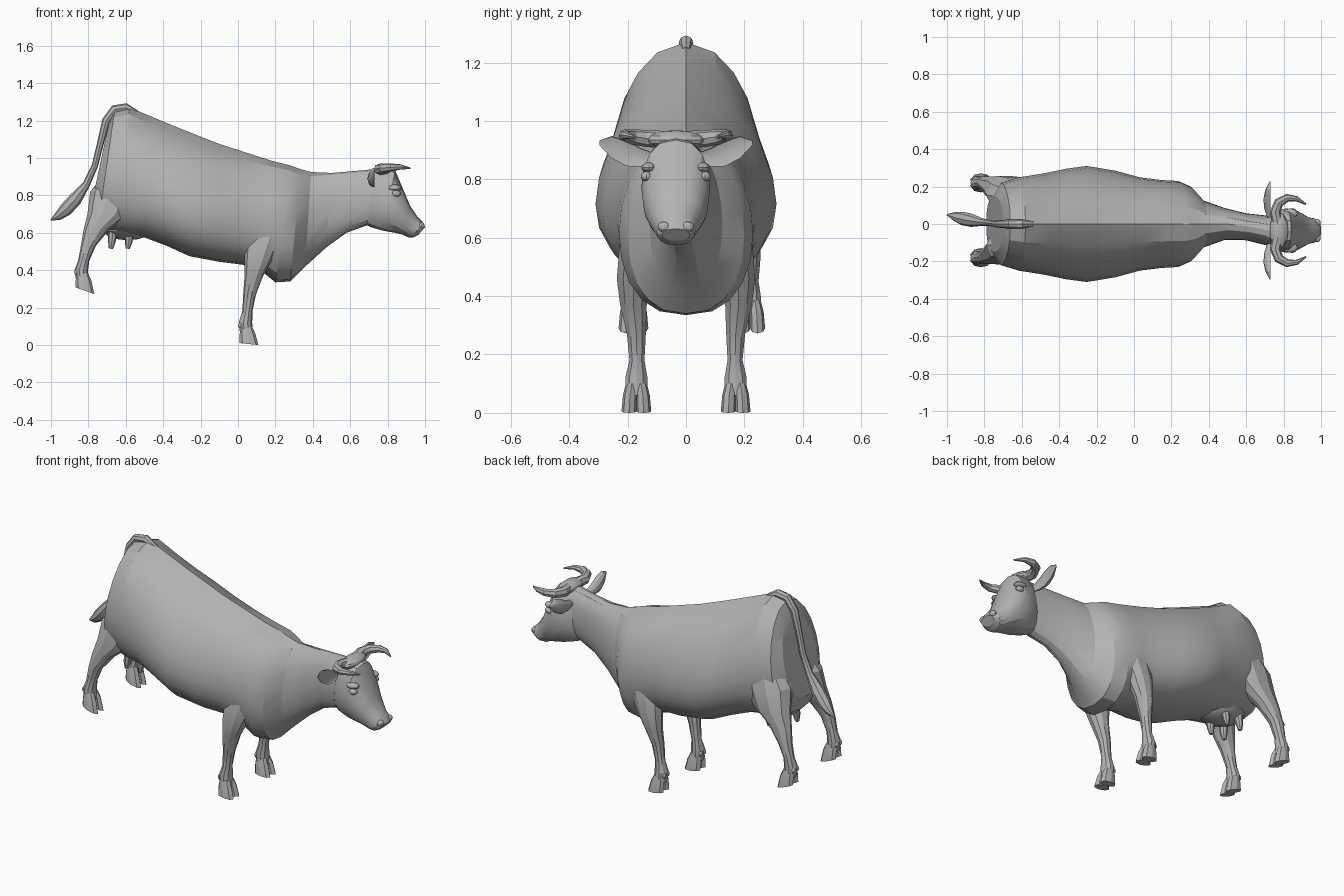
import bpy, bmesh, math
from mathutils import Vector

if "Cube" in bpy.data.objects:
    bpy.data.objects.remove(bpy.data.objects["Cube"])

hide = bpy.data.materials.new("grey_hide")
hide.use_nodes = True
GREY = (0.45, 0.45, 0.45, 1)
hide.diffuse_color = GREY
hide.node_tree.nodes["Principled BSDF"].inputs["Base Color"].default_value = GREY

HEAD_Y = -0.035
SIDES = (("left", 1), ("right", -1))
ACROSS, UP = Vector((0, 1, 0)), Vector((0, 0, 1))


def finish(name, bm, angle=22):
    bmesh.ops.recalc_face_normals(bm, faces=bm.faces)
    mesh = bpy.data.meshes.new(name)
    bm.to_mesh(mesh)
    bm.free()
    ob = bpy.data.objects.new(name, mesh)
    bpy.context.collection.objects.link(ob)
    mesh.materials.append(hide)
    bpy.ops.object.select_all(action='DESELECT')
    ob.select_set(True)
    bpy.context.view_layer.objects.active = ob
    bpy.ops.object.shade_smooth_by_angle(angle=math.radians(angle))


def loft(name, rings):
    """Skin a list of point rings and close both ends."""
    bm = bmesh.new()
    loops = [[bm.verts.new(p) for p in ring] for ring in rings]
    n = len(loops[0])
    for a, b in zip(loops, loops[1:]):
        for i in range(n):
            j = (i + 1) % n
            bm.faces.new((a[i], a[j], b[j], b[i]))
    bm.faces.new(loops[0])
    bm.faces.new(loops[-1])
    finish(name, bm)


def angles(n):
    return [2 * math.pi * i / n for i in range(n)]


def trunk_ring(xt, zt, xb, zb, w, sag=1, y=0, n=20):
    """Upright ring from top to bottom point; sag under 1 lowers the widest part."""
    pts = []
    for t in angles(n):
        f = ((1 - math.cos(t)) / 2) ** sag
        s = math.sin(t)
        side = math.copysign(abs(s) ** 0.8, s) * w
        pts.append((xt + (xb - xt) * f, y + side, zt + (zb - zt) * f))
    return pts


def flat_ring(x, y, z, rx, ry, n=10):
    return [(x + rx * math.cos(t), y + ry * math.sin(t), z) for t in angles(n)]


def tube(name, path, ref, n=8):
    """Tapered tube along (x, y, z, radius) points."""
    pts = [Vector(p[:3]) for p in path]
    rings = []
    for i, p in enumerate(pts):
        d = (pts[min(i + 1, len(pts) - 1)] - pts[max(i - 1, 0)]).normalized()
        u = d.cross(ref).normalized()
        v = d.cross(u)
        r = path[i][3]
        rings.append([p + r * (u * math.cos(t) + v * math.sin(t)) for t in angles(n)])
    loft(name, rings)


def ball(name, loc, size):
    bm = bmesh.new()
    bmesh.ops.create_uvsphere(bm, u_segments=12, v_segments=8, radius=1)
    for v in bm.verts:
        v.co = Vector(loc) + Vector(a * b for a, b in zip(v.co, size))
    finish(name, bm)


# Trunk and neck
loft("body", [trunk_ring(*s) for s in (
    (-.69, 1.19, -.79, .72, .15, .8),
    (-.66, 1.25, -.75, .63, .22, .8),
    (-.58, 1.27, -.64, .59, .25, .8),
    (-.46, 1.22, -.5, .575, .27, .7),
    (-.34, 1.17, -.38, .53, .295, .66),
    (-.24, 1.13, -.26, .475, .31, .66),
    (-.1, 1.075, -.1, .445, .285, .68),
    (.04, 1.03, .02, .43, .25, .72),
    (.18, .985, .12, .4, .235, .8),
    (.28, .96, .2, .335, .23, .85),
    (.335, .94, .28, .34, .2, .85),
    (.39, .925, .36, .42, .125, .85),
    (.5, .92, .47, .52, .085),
    (.62, .93, .58, .6, .072, 1, -.015),
    (.73, .94, .69, .64, .08, 1, HEAD_Y))])

# Head
loft("head", [trunk_ring(*s, 1, HEAD_Y, 16) for s in (
    (.69, .93, .67, .65, .06),
    (.77, .955, .71, .63, .1),
    (.84, .935, .78, .61, .118),
    (.88, .84, .84, .6, .112),
    (.92, .745, .88, .59, .09),
    (.96, .685, .91, .575, .07),
    (.985, .66, .935, .575, .066),
    (1, .63, .965, .59, .048))])
ball("poll", (.775, HEAD_Y, .935), (.05, .1, .033))

for side, s in SIDES:
    # Eyes, brows and nostrils
    ball(side + "_eye", (.845, HEAD_Y + s * .1, .81), (.025, .02, .018))
    ball(side + "_brow", (.835, HEAD_Y + s * .092, .84), (.04, .026, .018))
    ball(side + "_nostril", (.98, HEAD_Y + s * .04, .637), (.018, .022, .018))

    # Horns sweep out, then forward
    tube(side + "_horn", [(x, HEAD_Y + s * y, z, r) for x, y, z, r in (
        (.77, .03, .935, .03), (.755, .1, .94, .029), (.775, .15, .945, .026),
        (.82, .175, .95, .021), (.87, .17, .952, .014), (.92, .14, .945, .004))], UP)

    # Leaf shaped ears with a hollowed front
    ear = []
    for y, z, h, d in ((.07, .87, .018, .018), (.12, .875, .032, .034),
                       (.17, .89, .045, .038), (.22, .91, .038, .027),
                       (.262, .925, .008, .005)):
        ear.append([(.73 + d * (math.cos(t) if math.cos(t) < .1 else -.3 * math.cos(t)),
                     HEAD_Y + s * y, z + h * math.sin(t)) for t in angles(12)])
    loft(side + "_ear", ear)

    # Legs as stacked rings, thigh or shoulder first
    front = ((.17, .13, .74, .09, .06), (.14, .165, .58, .1, .065),
             (.11, .18, .46, .075, .06), (.085, .18, .37, .05, .048),
             (.062, .17, .27, .034, .034), (.05, .168, .18, .027, .027),
             (.04, .17, .12, .036, .04), (.045, .17, .06, .034, .038))
    hind = ((-.61, .12, .97, .06, .06), (-.65, .135, .82, .14, .1),
            (-.69, .165, .7, .115, .075), (-.755, .185, .62, .07, .05),
            (-.8, .2, .53, .04, .037), (-.825, .2, .45, .03, .03),
            (-.838, .2, .4, .036, .038), (-.832, .2, .345, .034, .038))
    for part, rings, lean, tilt in (("front", front, 0, .1), ("hind", hind, .02, .35)):
        loft(f"{side}_{part}_leg",
             [flat_ring(x, s * y + lean, z, rx, ry) for x, y, z, rx, ry in rings])
        # Cloven hoof with a raised heel, and dewclaws
        x, y, z = rings[-1][:3]
        y = s * y + lean
        for toe, e in (("inner", -s), ("outer", s)):
            label = f"{side}_{part}_{toe}"
            hx = x + .014
            sole = flat_ring(hx, y + e * .025, z - .055, .05, .026, 8)
            loft(label + "_hoof", [
                flat_ring(x, y + e * .016, z + .04, .03, .02, 8),
                flat_ring(x + .006, y + e * .022, z, .042, .024, 8),
                [(px, py, pz - tilt * (px - hx)) for px, py, pz in sole]])
            ball(label + "_dewclaw", (x - .032, y + e * .016, z + .045),
                 (.012, .011, .016))

# Tail with a brush at the end
tube("tail", ((-.54, 0, 1.24, .015), (-.6, 0, 1.268, .025), (-.66, 0, 1.26, .024),
              (-.705, 0, 1.2, .022), (-.735, 0, 1.08, .018), (-.765, .005, .96, .017),
              (-.81, .01, .86, .02), (-.87, .02, .78, .036), (-.92, .03, .725, .036),
              (-.96, .04, .69, .024), (-1, .05, .668, .004)), ACROSS)

# Udder and teats
ball("udder", (-.59, 0, .64), (.15, .13, .08))
for place, x in (("front", -.58), ("rear", -.67)):
    for side, s in SIDES:
        tube(f"{side}_{place}_teat", ((x, s * .06, .6, .026),
                                      (x - .005, s * .065, .55, .02),
                                      (x - .01, s * .065, .515, .011)), ACROSS)
